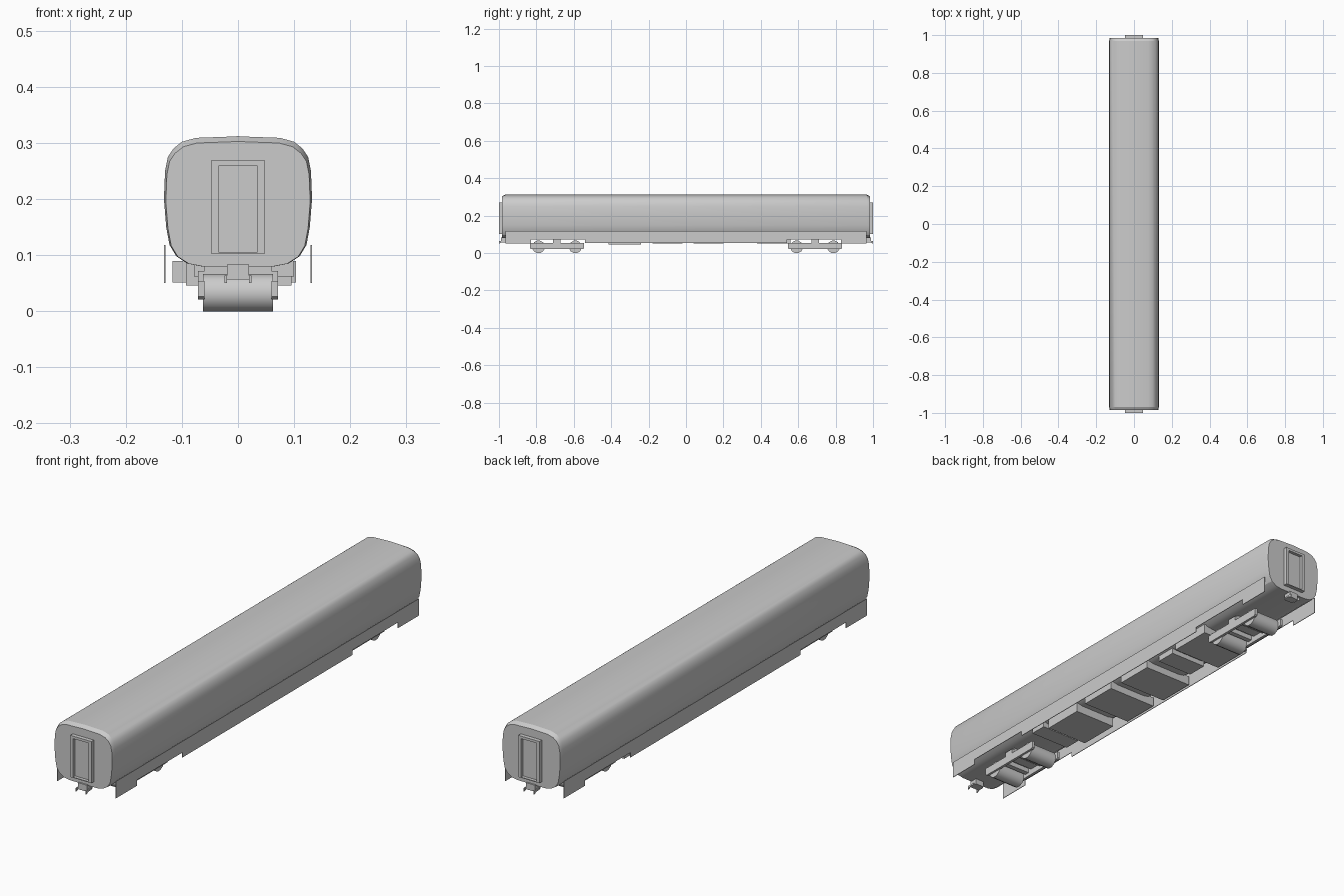
import bpy, bmesh, math

if "Cube" in bpy.data.objects:
    bpy.data.objects.remove(bpy.data.objects["Cube"])


def mesh_object(name, verts, faces, smooth=None):
    me = bpy.data.meshes.new(name)
    me.from_pydata(verts, [], faces)
    bm = bmesh.new()
    bm.from_mesh(me)
    bmesh.ops.recalc_face_normals(bm, faces=bm.faces)
    bm.to_mesh(me)
    bm.free()
    ob = bpy.data.objects.new(name, me)
    bpy.context.collection.objects.link(ob)
    if smooth:
        bpy.ops.object.select_all(action='DESELECT')
        ob.select_set(True)
        bpy.context.view_layer.objects.active = ob
        bpy.ops.object.shade_smooth_by_angle(angle=math.radians(smooth))
    return ob


def loft(name, rings, smooth=None):
    """Skin a list of equal-length closed rings and cap both ends."""
    n = len(rings[0])
    verts = [p for r in rings for p in r]
    faces = [(k * n + i, k * n + (i + 1) % n, (k + 1) * n + (i + 1) % n, (k + 1) * n + i)
             for k in range(len(rings) - 1) for i in range(n)]
    faces += [tuple(range(n)), tuple(range(len(verts) - n, len(verts)))]
    return mesh_object(name, verts, faces, smooth)


def side_plate(name, profile, x0, x1, smooth=None):
    """Extrude a (y, z) outline across x."""
    return loft(name, [[(x, y, z) for y, z in profile] for x in (x0, x1)], smooth)


def box(name, x0, x1, y0, y1, z0, z1):
    y0, y1 = min(y0, y1), max(y0, y1)
    return side_plate(name, [(y0, z0), (y1, z0), (y1, z1), (y0, z1)], x0, x1)


# Car body: rounded section with slightly tapered ends
half = [(0.065, 0.08), (0.09, 0.085), (0.11, 0.098), (0.122, 0.118), (0.128, 0.15),
        (0.132, 0.2), (0.130, 0.25), (0.125, 0.275), (0.115, 0.29), (0.10, 0.302),
        (0.075, 0.309), (0.02, 0.311)]
section = half + [(0, 0.312)] + [(-x, z) for x, z in reversed(half)]


def body_ring(y, sx, sz):
    return [(x * sx, y, 0.08 + (z - 0.08) * sz) for x, z in section]


loft("car_body", [body_ring(-0.984, 0.975, 0.96), body_ring(-0.968, 1, 1),
                  body_ring(0.968, 1, 1), body_ring(0.984, 0.975, 0.96)], 25)

# Side skirts with raised openings over the bogies
lower = [(-0.965, 0.05), (-0.83, 0.05), (-0.83, 0.073), (-0.54, 0.073), (-0.54, 0.053)]
skirt = lower + [(-y, z) for y, z in reversed(lower)] + [(0.965, 0.118), (-0.965, 0.118)]
for s, side in ((-1, "left"), (1, "right")):
    side_plate(f"{side}_skirt", skirt, s * 0.129, s * 0.1315)

for s, end in ((-1, "front"), (1, "back")):
    # Gangway door frame around a recessed door
    for t in (-1, 1):
        box(f"{end}_door_jamb", t * 0.034, t * 0.047, s * 0.975, s * 1.0, 0.102, 0.27)
    box(f"{end}_door_lintel", -0.034, 0.034, s * 0.975, s * 1.0, 0.26, 0.27)
    box(f"{end}_door_sill", -0.034, 0.034, s * 0.975, s * 1.0, 0.102, 0.105)
    box(f"{end}_door", -0.034, 0.034, s * 0.975, s * 0.987, 0.105, 0.26)

    # Coupler with two side prongs
    box(f"{end}_coupler", -0.02, 0.02, s * 0.955, s * 0.99, 0.057, 0.083)
    for t in (-1, 1):
        wedge = [(s * 0.965, 0.064), (s * 1.0, 0.064), (s * 1.0, 0.05), (s * 0.985, 0.057), (s * 0.965, 0.057)]
        side_plate(f"{end}_coupler_prong", wedge, t * 0.02, t * 0.024)

    # Bogie: rollers, side frames, transoms and bolster
    c = s * 0.69
    for d in (-0.0985, 0.0985):
        wheel = [(c + d + 0.0342 * math.cos(math.radians(15 + 30 * i)),
                  0.033 + 0.0342 * math.sin(math.radians(15 + 30 * i))) for i in range(12)]
        side_plate(f"{end}_wheelset", wheel, -0.062, 0.062, 35)
        box(f"{end}_bogie_transom", -0.062, 0.062, c + d * 0.45 - 0.01, c + d * 0.45 + 0.01, 0.035, 0.055)
    for t in (-1, 1):
        frame = [(-0.145, 0.026), (-0.138, 0.021), (0.138, 0.021), (0.145, 0.026), (0.145, 0.054),
                 (0.02, 0.054), (0.02, 0.072), (-0.02, 0.072), (-0.02, 0.054), (-0.145, 0.054)]
        side_plate(f"{end}_bogie_side_frame", [(c + y, z) for y, z in frame], t * 0.060, t * 0.071)
    box(f"{end}_bogie_bolster", -0.06, 0.06, c - 0.02, c + 0.02, 0.045, 0.083)

# Underfloor equipment boxes: x0, x1, y0, y1, bottom
equipment = [(-0.078, 0.10, -0.51, -0.44, 0.062), (-0.093, 0.095, -0.415, -0.24, 0.046),
             (-0.117, 0.103, -0.18, -0.02, 0.051), (-0.117, 0.10, 0.04, 0.20, 0.051),
             (-0.078, 0.085, 0.255, 0.34, 0.06), (-0.117, 0.103, 0.38, 0.56, 0.051)]
for x0, x1, y0, y1, z0 in equipment:
    box("underfloor_equipment", x0, x1, y0, y1, z0, 0.09)
